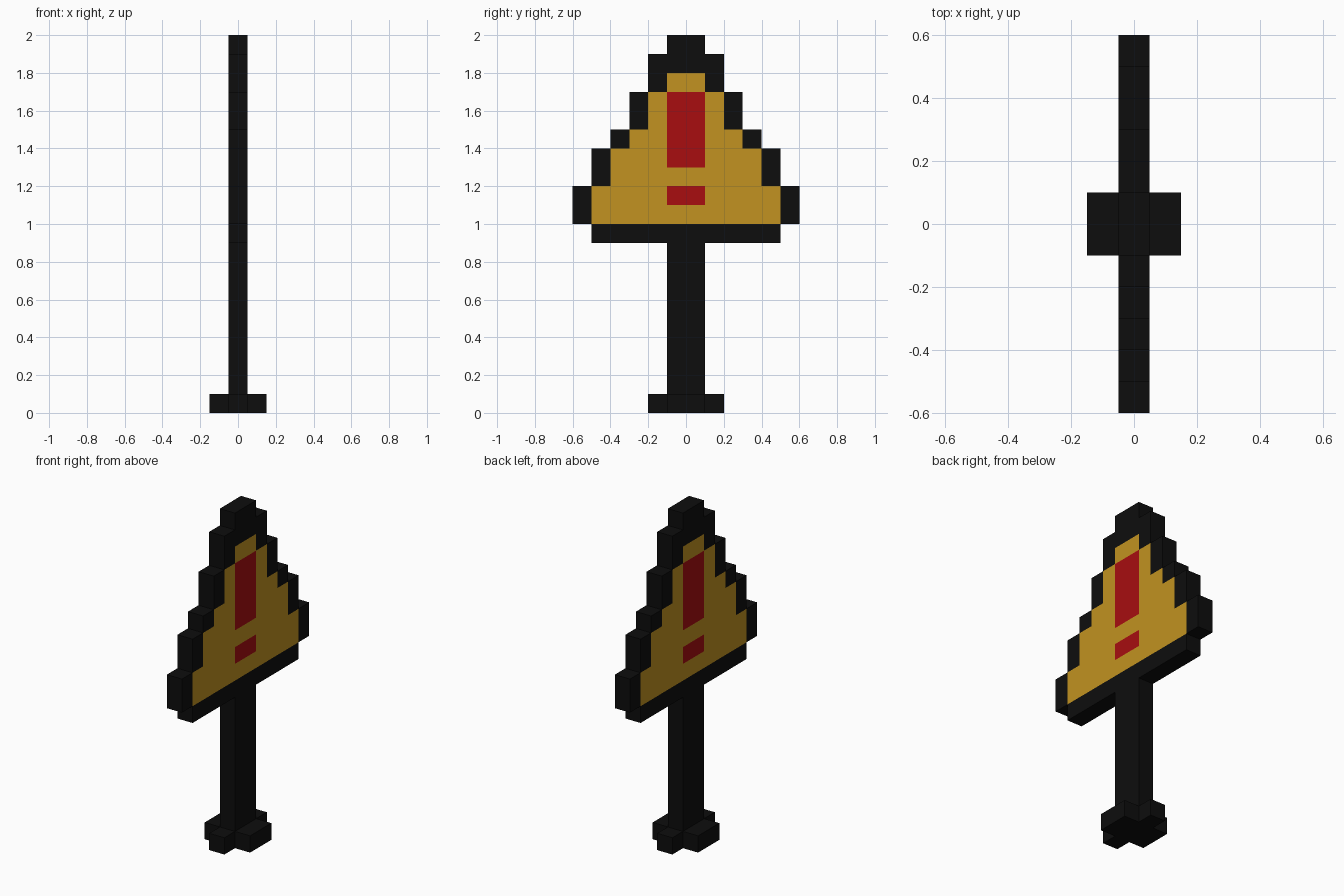
import bpy, bmesh, math
from mathutils import Vector

if "Cube" in bpy.data.objects:
    bpy.data.objects.remove(bpy.data.objects["Cube"])

S = 0.1  # block size


def material(name, rgb):
    m = bpy.data.materials.new(name)
    m.diffuse_color = (*rgb, 1)
    m.use_nodes = True
    m.node_tree.nodes["Principled BSDF"].inputs["Base Color"].default_value = m.diffuse_color
    return m


BLACK, YELLOW, RED = 0, 1, 2
mats = [material("black", (0.004, 0.004, 0.004)),
        material("warning yellow", (0.54, 0.288, 0.015)),
        material("warning red", (0.392, 0.004, 0.005))]

# Blocks are keyed by (x, y, z); x = 0 is the centre, y runs -6..5
blocks = {}


def row(part, z, half, colour, x=0):
    for y in range(-half, half):
        blocks[x, y, z] = (part, colour)


# Foot: a plus-shaped slab
row("foot", 0, 2, BLACK)
for x in (-1, 1):
    row("foot", 0, 1, BLACK, x)

# Post
for z in range(1, 9):
    row("post", z, 1, BLACK)

# Sign board: stepped triangle with a one-block black border
row("sign_board", 9, 5, BLACK)
for z, half in enumerate([6, 6, 5, 5, 4, 3, 3, 2], start=10):
    row("sign_board", z, half, BLACK)
    row("sign_board", z, half - 1, YELLOW)
row("sign_board", 18, 2, BLACK)
row("sign_board", 19, 1, BLACK)

# Exclamation mark
for z in (11, 13, 14, 15, 16):
    row("sign_board", z, 1, RED)


def build(part):
    """Outer skin of one part; faces between touching blocks are left out."""
    bm = bmesh.new()
    for key, (name, colour) in blocks.items():
        if name != part:
            continue
        centre = Vector((key[0], key[1] + 0.5, key[2] + 0.5))
        for axis in range(3):
            for sign in (-1, 1):
                near = list(key)
                near[axis] += sign
                if tuple(near) in blocks:
                    continue
                n, u, v = Vector(), Vector(), Vector()
                n[axis] = sign * 0.5
                u[(axis + 1) % 3] = 0.5
                v[(axis + 2) % 3] = 0.5 * sign
                corners = (-u - v, u - v, u + v, -u + v)
                f = bm.faces.new([bm.verts.new((centre + n + c) * S) for c in corners])
                f.material_index = colour
    bmesh.ops.remove_doubles(bm, verts=bm.verts, dist=0.001)
    # Merge flat areas of one colour
    bmesh.ops.dissolve_limit(bm, angle_limit=math.radians(1), verts=bm.verts,
                             edges=bm.edges, delimit={'MATERIAL'})
    me = bpy.data.meshes.new(part)
    bm.to_mesh(me)
    bm.free()
    for m in mats:
        me.materials.append(m)
    bpy.context.collection.objects.link(bpy.data.objects.new(part, me))


for part in ("foot", "post", "sign_board"):
    build(part)
